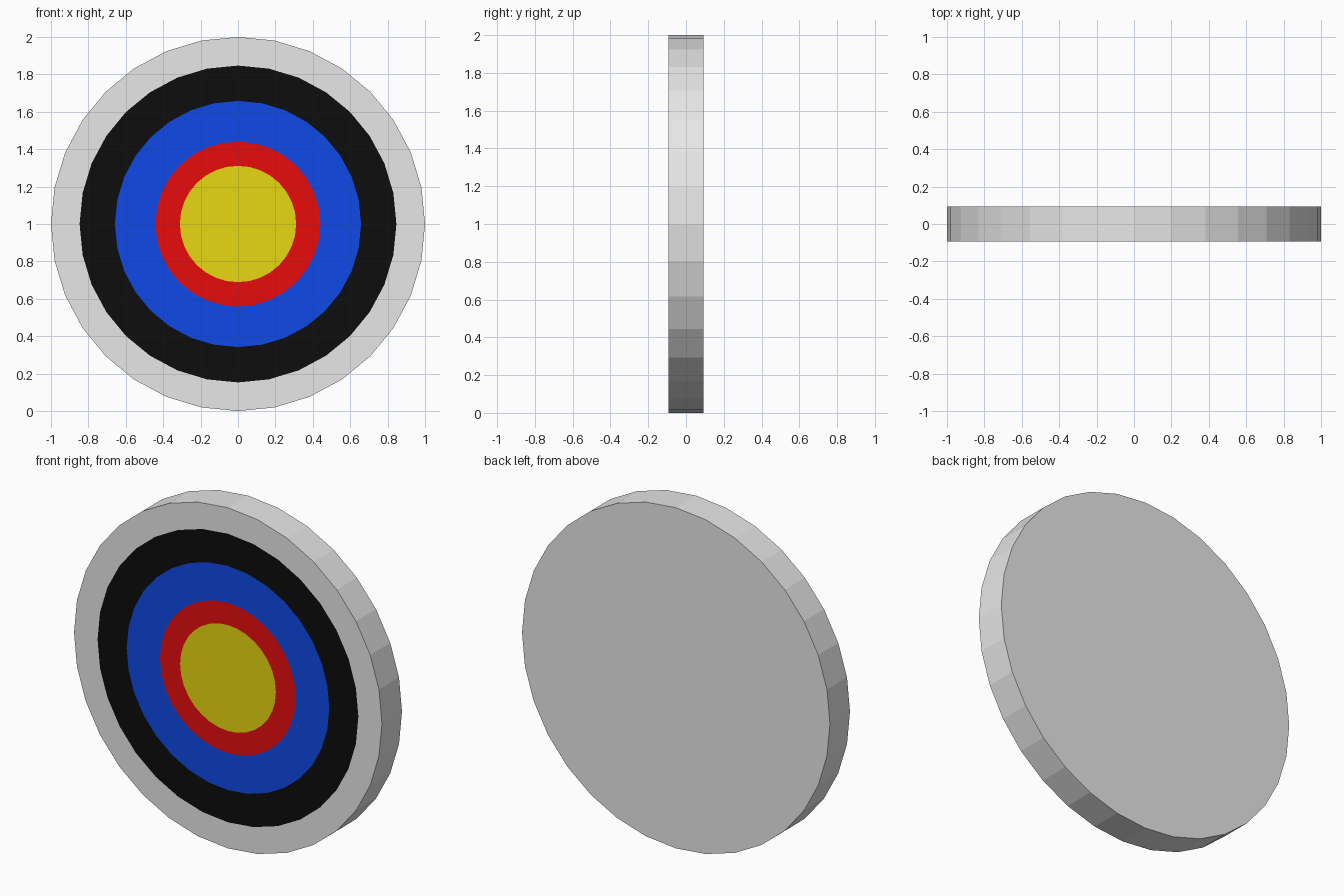
import bpy, bmesh, math

if "Cube" in bpy.data.objects:
    bpy.data.objects.remove(bpy.data.objects["Cube"])

SIDES = 32
HALF_DEPTH = 0.093

# Flat colours
def material(name, rgb):
    m = bpy.data.materials.new(name)
    m.diffuse_color = (*rgb, 1.0)
    m.use_nodes = True
    m.node_tree.nodes["Principled BSDF"].inputs["Base Color"].default_value = m.diffuse_color
    return m

# Painted bands from the rim inwards: outer radius and colour
bands = [
    (1.0, material("pale_grey", (0.8, 0.8, 0.8))),
    (0.847, material("black", (0.004, 0.004, 0.004))),
    (0.658, material("blue", (0.005, 0.07, 0.83))),
    (0.441, material("red", (0.82, 0.004, 0.004))),
    (0.311, material("yellow", (0.79, 0.69, 0.005))),
]

bm = bmesh.new()

def ring(radius, y):
    step = 2 * math.pi / SIDES
    return [bm.verts.new((radius * math.cos(i * step), y, 1 + radius * math.sin(i * step)))
            for i in range(SIDES)]

def bridge(a, b, mat=0):
    for i in range(SIDES):
        j = (i + 1) % SIDES
        bm.faces.new((a[i], a[j], b[j], b[i])).material_index = mat

# Back disc and rim
back = ring(1.0, HALF_DEPTH)
bm.faces.new(back)
loops = [ring(r, -HALF_DEPTH) for r, _ in bands]
bridge(back, loops[0])

# Front bands and the bullseye
for k in range(len(loops) - 1):
    bridge(loops[k], loops[k + 1], k)
bm.faces.new(loops[-1]).material_index = len(loops) - 1

bmesh.ops.recalc_face_normals(bm, faces=bm.faces)
mesh = bpy.data.meshes.new("target_board")
bm.to_mesh(mesh)
bm.free()
for _, m in bands:
    mesh.materials.append(m)
board = bpy.data.objects.new("target_board", mesh)
bpy.context.collection.objects.link(board)
